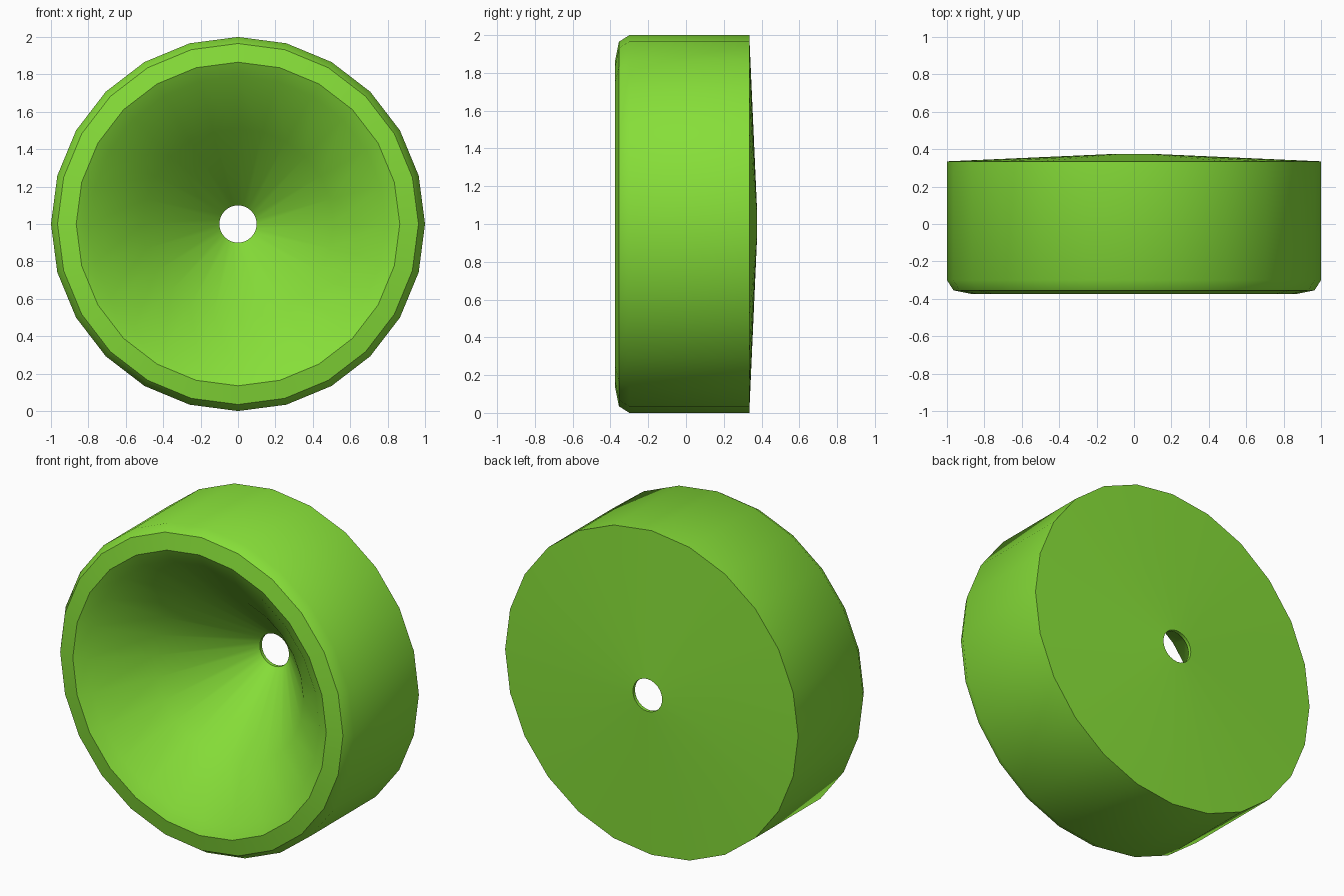
import bpy
import bmesh
import math
from mathutils import Matrix, Vector

cube = bpy.data.objects.get("Cube")
if cube:
    bpy.data.objects.remove(cube, do_unlink=True)

# One flat green
green = bpy.data.materials.new("bright_green")
green.use_nodes = True
colour = (0.24, 0.73, 0.04, 1.0)
green.diffuse_color = colour
green.node_tree.nodes["Principled BSDF"].inputs["Base Color"].default_value = colour

SIDES = 24

# Closed cross-section as (radius, depth): outer wall, rim, funnel, hole
profile = [
    (1.0, 0.335), (1.0, -0.3),
    (0.965, -0.355), (0.865, -0.375),
    (0.79, -0.335), (0.51, -0.09),
    (0.1, 0.355), (0.1, 0.375),
]


def lathe(name, section, sides, centre, material):
    """Spin a closed section around the front-to-back axis."""
    bm = bmesh.new()
    rings = []
    for step in range(sides):
        turn = Matrix.Rotation(math.tau * step / sides, 4, "Y")
        rings.append([bm.verts.new(turn @ Vector((r, y, 0)) + centre)
                      for r, y in section])
    count = len(section)
    for i, ring in enumerate(rings):
        after = rings[(i + 1) % sides]
        for j in range(count):
            k = (j + 1) % count
            bm.faces.new((ring[j], ring[k], after[k], after[j]))
    bmesh.ops.recalc_face_normals(bm, faces=bm.faces)
    mesh = bpy.data.meshes.new(name)
    bm.to_mesh(mesh)
    bm.free()
    mesh.materials.append(material)
    obj = bpy.data.objects.new(name, mesh)
    bpy.context.collection.objects.link(obj)
    return obj


# Funnel-faced wheel with a hole through its middle
wheel = lathe("funnel_wheel", profile, SIDES, Vector((0, 0, 1)), green)
bpy.ops.object.select_all(action="DESELECT")
wheel.select_set(True)
bpy.context.view_layer.objects.active = wheel
bpy.ops.object.shade_smooth_by_angle(angle=math.radians(35))
